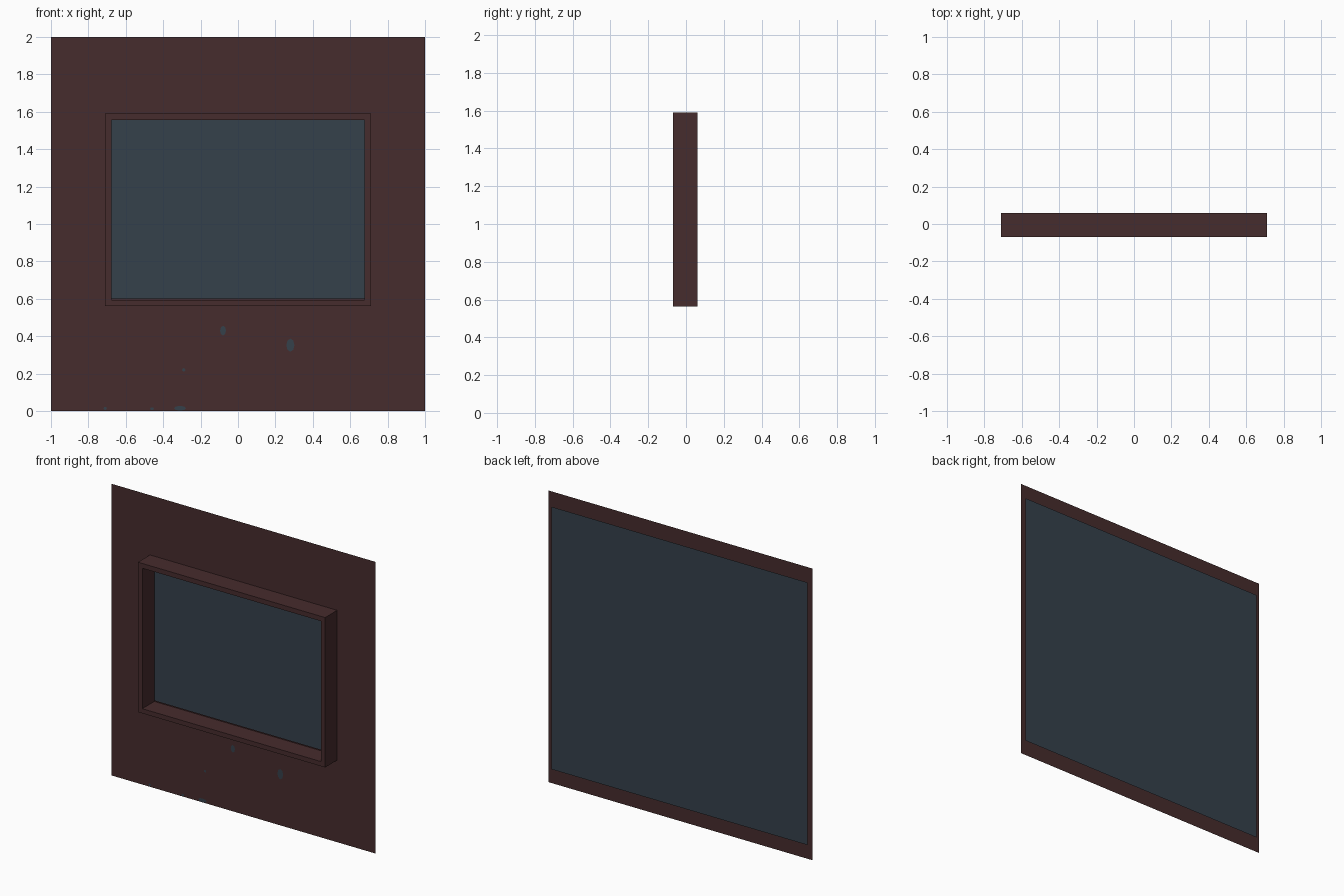
import bpy, math

if "Cube" in bpy.data.objects:
    bpy.data.objects.remove(bpy.data.objects["Cube"])


def material(name, rgb):
    m = bpy.data.materials.new(name)
    m.diffuse_color = (*rgb, 1)
    m.use_nodes = True
    m.node_tree.nodes["Principled BSDF"].inputs["Base Color"].default_value = m.diffuse_color
    return m


brown = material("dark_red_brown", (0.062, 0.025, 0.026))
slate = material("slate_blue", (0.036, 0.053, 0.070))


def build(name, verts, faces, mat):
    me = bpy.data.meshes.new(name)
    me.from_pydata(verts, [], faces)
    me.materials.append(mat)
    ob = bpy.data.objects.new(name, me)
    bpy.context.collection.objects.link(ob)
    return ob


def rect(hw, z0, z1, y):
    return [(-hw, y, z0), (hw, y, z0), (hw, y, z1), (-hw, y, z1)]


def ring(a, b):
    """Quads joining two four-point loops by their start indices."""
    return [(a + i, a + (i + 1) % 4, b + (i + 1) % 4, b + i) for i in range(4)]


WALL_Y, FRONT_Y, GLASS_Y = 0.06, -0.07, 0.07

# thin wall sheet with a window opening
build("wall_panel", rect(1, 0, 2, WALL_Y) + rect(0.677, 0.602, 1.557, WALL_Y),
      ring(0, 4), brown)

# square-section window frame standing out from the wall
build("window_frame",
      rect(0.71, 0.562, 1.59, FRONT_Y) + rect(0.677, 0.594, 1.557, FRONT_Y)
      + rect(0.677, 0.594, 1.557, WALL_Y) + rect(0.71, 0.562, 1.59, WALL_Y),
      ring(0, 4) + ring(4, 8) + ring(12, 0), brown)

# large pane sheet just behind the wall
build("back_pane", rect(0.97, 0.1, 1.9, GLASS_Y), [(0, 1, 2, 3)], slate)

# worn paint chips on the front of the wall: x, z, half width, half height
chips = [(-0.08, 0.43, 0.016, 0.026), (0.28, 0.352, 0.022, 0.035),
         (-0.29, 0.22, 0.009, 0.009), (-0.31, 0.015, 0.032, 0.013),
         (-0.46, 0.012, 0.01, 0.008), (-0.71, 0.014, 0.009, 0.009)]
for x, z, rx, rz in chips:
    pts = [(x + rx * math.cos(i * math.tau / 8), WALL_Y - 0.002,
            z + rz * math.sin(i * math.tau / 8)) for i in range(8)]
    build("paint_chip", pts, [tuple(range(8))], slate)
